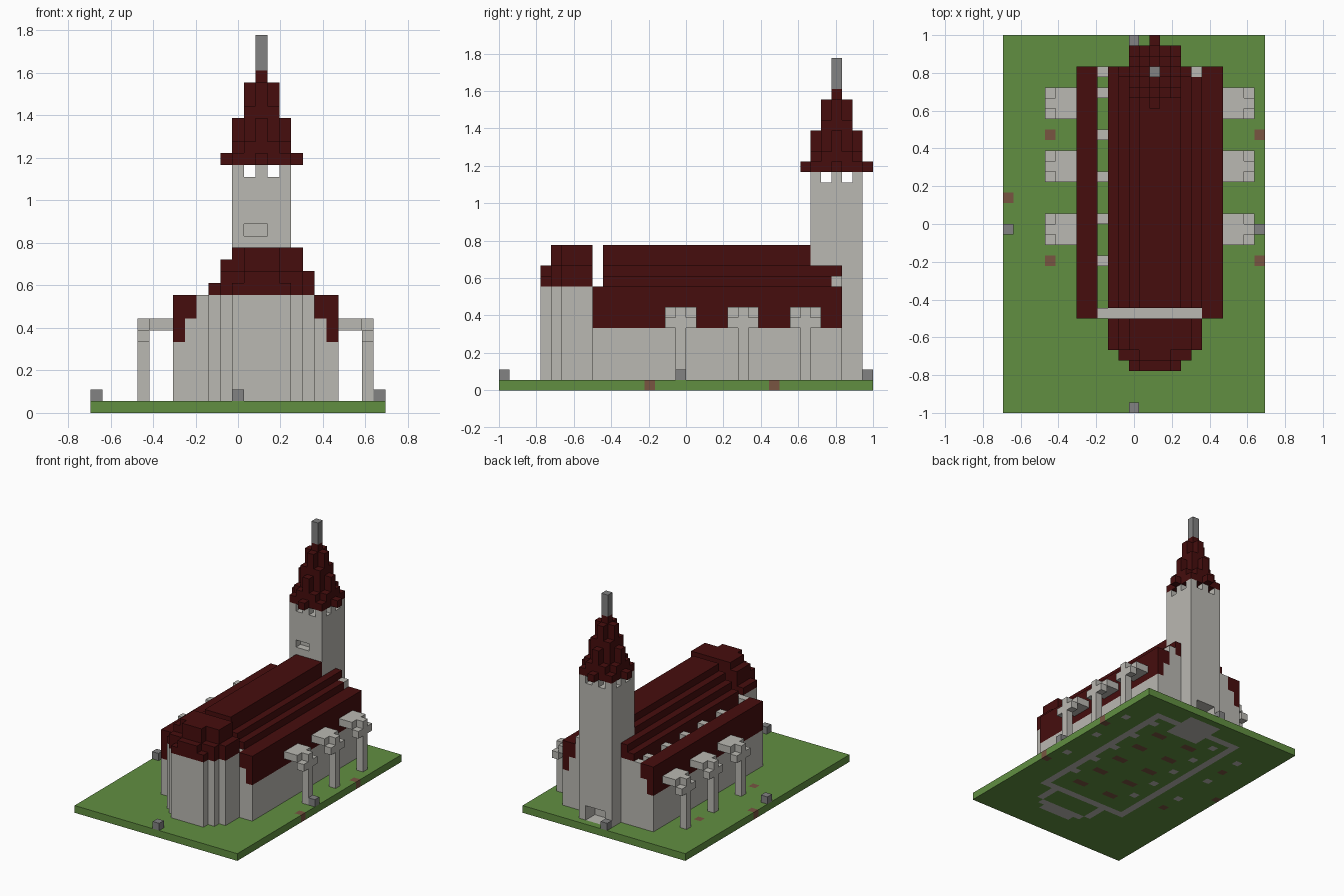
import bpy, bmesh
from mathutils import Vector

cube = bpy.data.objects.get("Cube")
if cube:
    bpy.data.objects.remove(cube)

U = 2 / 36                      # edge of one building block
NX, NY = 25, 36                 # plot size in blocks
AXIS = 14                       # block column of the church axis


def material(name, rgb):
    m = bpy.data.materials.new(name)
    m.use_nodes = True
    m.diffuse_color = (*rgb, 1)
    m.node_tree.nodes["Principled BSDF"].inputs["Base Color"].default_value = (*rgb, 1)
    return m


GRASS = material("grass_green", (0.12, 0.275, 0.053))
STONE = material("pale_stone", (0.49, 0.48, 0.445))
TILES = material("dark_red_tiles", (0.061, 0.004, 0.004))
METAL = material("mid_grey", (0.223, 0.223, 0.223))
EARTH = material("brown", (0.188, 0.091, 0.053))


def box(i0, i1, j0, j1, k0, k1):
    """Set of blocks in a half-open range."""
    return {(i, j, k) for i in range(i0, i1) for j in range(j0, j1) for k in range(k0, k1)}


def build(name, cells, mats, pick=lambda c: 0):
    """Mesh of the outer faces of a set of blocks."""
    bm = bmesh.new()
    verts = {}

    def vert(p):
        if p not in verts:
            verts[p] = bm.verts.new(((p[0] - NX / 2) * U, (p[1] - NY / 2) * U, p[2] * U))
        return verts[p]

    for c in sorted(cells):
        for a in range(3):
            for s in (0, 1):
                n = list(c)
                n[a] += 2 * s - 1
                if tuple(n) in cells:
                    continue
                quad = []
                for u, w in ((0, 0), (1, 0), (1, 1), (0, 1)):
                    p = list(c)
                    p[a] += s
                    p[(a + 1) % 3] += u
                    p[(a + 2) % 3] += w
                    quad.append(vert(tuple(p)))
                f = bm.faces.new(quad if s else quad[::-1])
                f.material_index = pick(c)
    mesh = bpy.data.meshes.new(name)
    bm.to_mesh(mesh)
    bm.free()
    for m in mats:
        mesh.materials.append(m)
    obj = bpy.data.objects.new(name, mesh)
    bpy.context.collection.objects.link(obj)
    return obj


# Nave walls, hollow inside
walls = box(7, 21, 9, 33, 1, 6) - box(8, 20, 10, 32, 1, 6)
for j in (9, 32):
    walls |= box(8, 20, j, j + 1, 6, 8) | box(9, 19, j, j + 1, 8, 10)
walls |= {(18, 32, 10)}
build("nave_walls", walls, [STONE])

# Apse walls, stepped in plan
rows = {4: (12, 17), 5: (11, 18), 6: (10, 19), 7: (10, 19), 8: (10, 19)}
apse = set()
for j, (a, b) in rows.items():
    apse |= box(a, b, j, j + 1, 1, 10)
apse -= box(11, 18, 6, 9, 1, 10)
build("apse_walls", apse, [STONE])

# Interior columns
columns = set()
for j in range(14, 31, 4):
    columns |= box(9, 10, j, j + 1, 1, 10) | box(19, 20, j, j + 1, 1, 8)
build("nave_columns", columns, [STONE])

# Side aisle roofs, left one set apart by a slot
build("right_aisle_roof", box(7, 8, 9, 33, 6, 10) | box(8, 9, 9, 33, 8, 10), [TILES])
build("left_aisle_roof", box(20, 21, 9, 33, 6, 10) | box(19, 20, 9, 33, 8, 10)
      | box(18, 19, 9, 10, 9, 10), [TILES])

# Stepped main roof
main = set()
for i, top in zip(range(10, 19), (11, 12, 13, 14, 14, 14, 14, 12, 11)):
    end = 33 if top < 13 else 30
    main |= box(i, i + 1, 10, end, top - 2, top)
build("main_roof", main - {(18, 32, 10)}, [TILES])

# Apse roof
apse_roof = set()
profile = dict(zip(range(10, 19), (11, 13, 14, 14, 14, 14, 14, 14, 12)))
for j, (a, b) in rows.items():
    for i in range(a, b):
        top = profile[i]
        if j == 4:
            top = 12 if abs(i - AXIS) < 2 else 11
        elif j == 5:
            top = 14 if abs(i - AXIS) < 2 else 12
        apse_roof |= box(i, i + 1, j, j + 1, 10, top)
build("apse_roof", apse_roof, [TILES])

# Tower with belfry openings, a front niche and a back door
tower = box(12, 17, 30, 35, 1, 20)
tower -= box(13, 15, 30, 31, 15, 16) | box(13, 16, 33, 35, 1, 3)
tower |= {(i, j, 20) for i in (12, 14, 16) for j in (30, 32, 34)}
build("tower", tower, [STONE])

# Spire: layers of shrinking size, measured from its axis
spire = set()
for i in range(11, 18):
    for j in range(29, 36):
        x, y = abs(i - AXIS), abs(j - 32)
        far, near = max(x, y), min(x, y)
        for k in range(21, 29):
            keep = (k == 21 and (far <= 2 or (far == 3 and near == 0))
                    or k == 22 and far <= 2 and near < 2
                    or k in (23, 24) and (far <= 1 or (far == 2 and near == 0))
                    or k == 25 and far <= 1
                    or k in (26, 27) and x + y <= 1
                    or k == 28 and far == 0)
            if keep:
                spire.add((i, j, k))
build("spire", spire, [TILES])
build("spire_mast", box(14, 15, 32, 33, 29, 32), [METAL])

# Buttresses: outer post, low cross piece and arm to the wall
feet = set()
for side, post, inner in (("right", 4, 5), ("left", 23, 21)):
    for n, j in enumerate((16, 22, 28), 1):
        cells = box(post, post + 1, j + 1, j + 2, 1, 8)
        cells |= box(post, post + 1, j, j + 3, 6, 7)
        cells |= box(inner, inner + 2, j, j + 3, 7, 8)
        build(f"{side}_buttress_{n}", cells, [STONE])
        feet.add((post, j + 1))

# Marker blocks in the middle of each plot edge
for name, i, j in (("front", 12, 0), ("back", 12, 35), ("right", 0, 17), ("left", 24, 17)):
    build(f"{name}_marker", box(i, i + 1, j, j + 1, 1, 2), [METAL])

# Ground slab with foundations, pews and earth patches showing through
foundation = {c[:2] for c in walls | apse | columns if c[2] == 1} | feet
foundation |= {c[:2] for c in box(12, 17, 30, 35, 0, 1)}
pews = {c[:2] for j in range(12, 29, 4) for c in box(11, 13, j, j + 1, 0, 1) | box(16, 18, j, j + 1, 0, 1)}
patches = {(4, 14), (4, 26), (0, 20), (24, 14), (24, 26)}


def ground_colour(c):
    if c[:2] in foundation:
        return 1
    return 2 if c[:2] in pews | patches else 0


build("ground", box(0, NX, 0, NY, 0, 1), [GRASS, STONE, EARTH], ground_colour)
